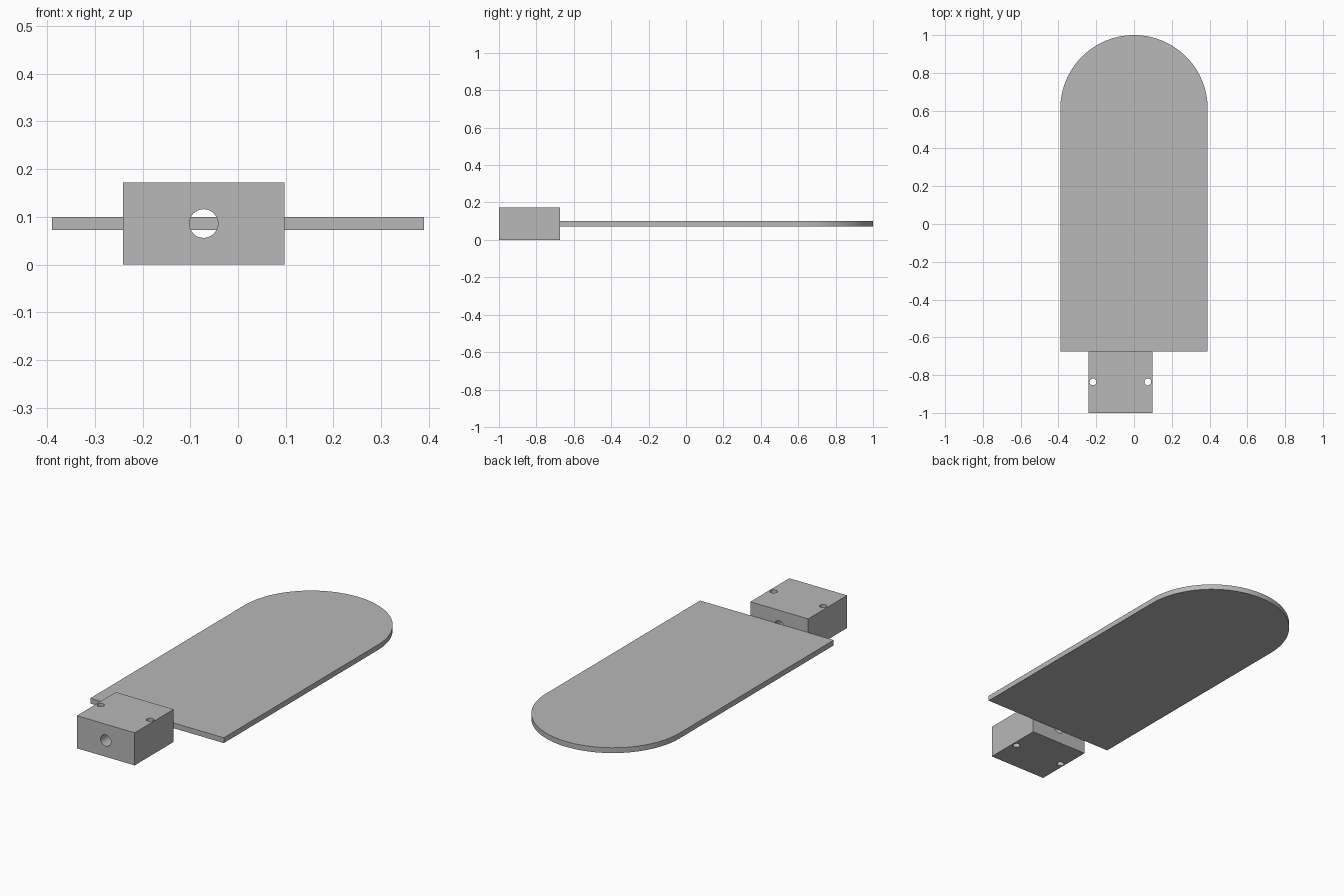
import bpy
import bmesh
from math import cos, sin, pi, radians

default = bpy.data.objects.get("Cube")
if default:
    bpy.data.objects.remove(default, do_unlink=True)

GREY = (0.48, 0.48, 0.48, 1)
grey = bpy.data.materials.new("plain grey")
grey.use_nodes = True
grey.diffuse_color = GREY
grey.node_tree.nodes["Principled BSDF"].inputs["Base Color"].default_value = GREY


def activate(obj):
    bpy.ops.object.select_all(action='DESELECT')
    obj.select_set(True)
    bpy.context.view_layer.objects.active = obj


def prism(name, outline, z0, z1):
    """Extrude a flat outline from z0 up to z1."""
    bm = bmesh.new()
    base = bm.faces.new([bm.verts.new((x, y, z0)) for x, y in outline])
    top = bmesh.ops.extrude_face_region(bm, geom=[base])["geom"]
    verts = [v for v in top if isinstance(v, bmesh.types.BMVert)]
    bmesh.ops.translate(bm, verts=verts, vec=(0, 0, z1 - z0))
    bmesh.ops.recalc_face_normals(bm, faces=bm.faces)
    mesh = bpy.data.meshes.new(name)
    bm.to_mesh(mesh)
    bm.free()
    obj = bpy.data.objects.new(name, mesh)
    bpy.context.collection.objects.link(obj)
    mesh.materials.append(grey)
    return obj


def drill(obj, radius, location, rotation=(0, 0, 0)):
    """Cut a round through hole."""
    bpy.ops.mesh.primitive_cylinder_add(vertices=48, radius=radius, depth=1,
                                        location=location, rotation=rotation)
    cutter = bpy.context.object
    cutter.hide_render = True
    cutter.data.materials.append(grey)
    activate(obj)
    mod = obj.modifiers.new("hole", 'BOOLEAN')
    mod.operation = 'DIFFERENCE'
    mod.solver = 'EXACT'
    mod.object = cutter
    bpy.ops.object.modifier_apply(modifier=mod.name)
    bpy.data.objects.remove(cutter, do_unlink=True)


# Flat blade with a half-round far end
R, FRONT = 0.39, -0.675
ARC = 64
outline = [(-R, FRONT), (R, FRONT)]
outline += [(R * cos(pi * i / ARC), 1 - R + R * sin(pi * i / ARC)) for i in range(ARC + 1)]
blade = prism("blade", outline, 0.072, 0.1)

# Mounting block with a central bore and two screw holes
CX, HALF, HEIGHT = -0.072, 0.169, 0.172
block = prism("mounting_block",
              [(CX - HALF, -1), (CX + HALF, -1), (CX + HALF, FRONT), (CX - HALF, FRONT)],
              0, HEIGHT)
drill(block, 0.03, (CX, -0.84, HEIGHT / 2), (pi / 2, 0, 0))
for side in (-1, 1):
    drill(block, 0.018, (CX + side * 0.145, -0.836, HEIGHT / 2))

# Smooth the curved walls, keep the corners sharp
for obj in (blade, block):
    activate(obj)
    bpy.ops.object.shade_smooth_by_angle(angle=radians(30))
